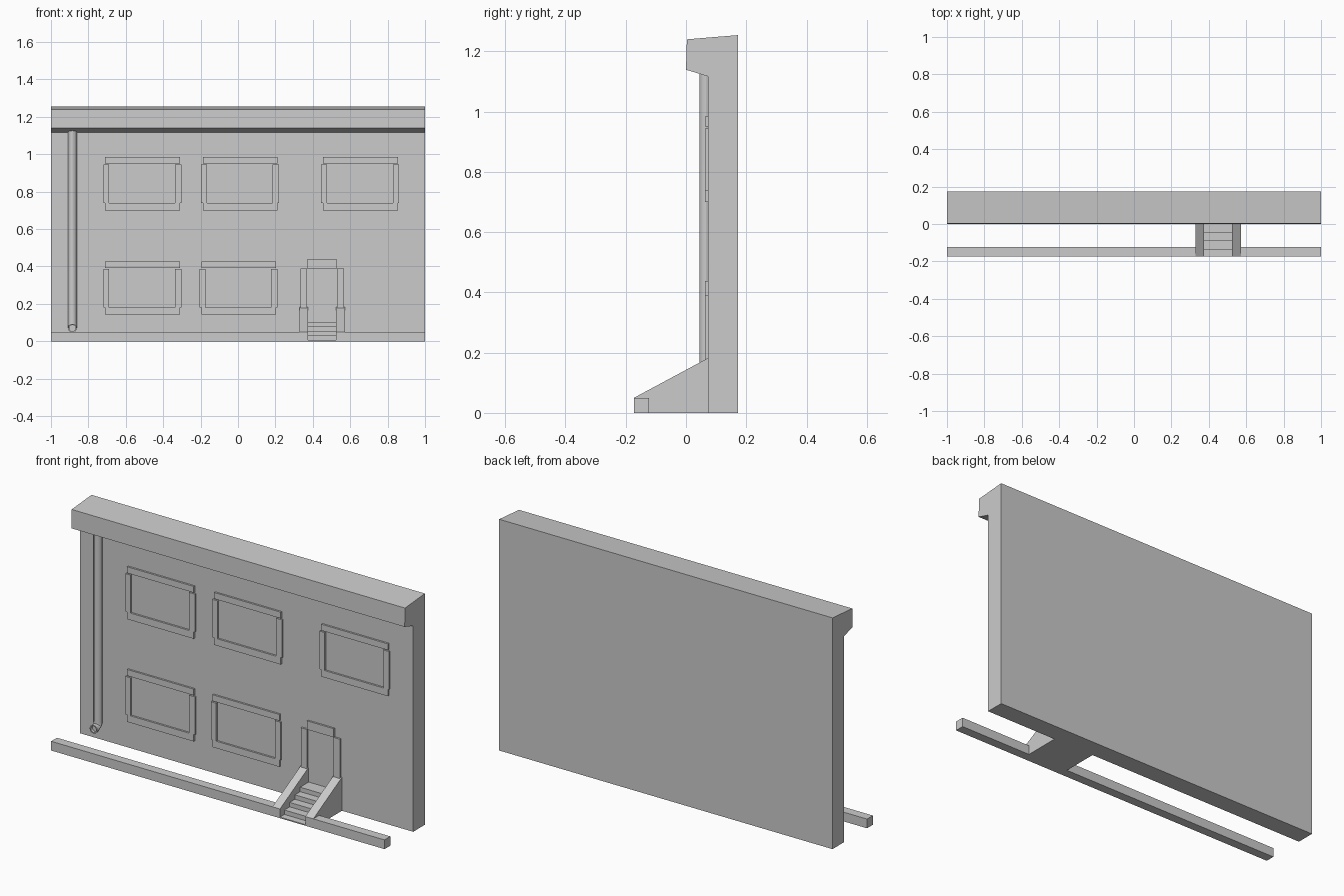
import bpy, bmesh
from math import sin, cos, pi
from mathutils import Vector

if "Cube" in bpy.data.objects:
    bpy.data.objects.remove(bpy.data.objects["Cube"])


def finish(name, bm):
    bmesh.ops.recalc_face_normals(bm, faces=bm.faces)
    me = bpy.data.meshes.new(name)
    bm.to_mesh(me)
    bm.free()
    ob = bpy.data.objects.new(name, me)
    bpy.context.collection.objects.link(ob)
    return ob


def extrude_x(name, profile, x0, x1):
    """Extrude a (y, z) outline from x0 to x1."""
    bm = bmesh.new()
    face = bm.faces.new([bm.verts.new((x0, y, z)) for y, z in profile])
    new = bmesh.ops.extrude_face_region(bm, geom=[face])["geom"]
    bmesh.ops.translate(bm, vec=(x1 - x0, 0, 0),
                        verts=[v for v in new if isinstance(v, bmesh.types.BMVert)])
    return finish(name, bm)


def box(name, x0, x1, y0, y1, z0, z1):
    return extrude_x(name, [(y0, z0), (y1, z0), (y1, z1), (y0, z1)], x0, x1)


WALL, BACK, FRONT, TRIM = 0.073, 0.173, -0.173, 0.063

# Wall with overhanging cornice
extrude_x("wall_and_cornice",
          [(WALL, 0), (BACK, 0), (BACK, 1.254), (0.003, 1.24), (0.0, 1.139), (WALL, 1.117)],
          -1, 1)


# Window surrounds: lintel, two jambs, sill
def window(name, x, z):
    box(name + "_lintel", x, x + 0.4, TRIM, WALL, z + 0.25, z + 0.284)
    box(name + "_sill", x, x + 0.4, TRIM, WALL, z, z + 0.038)
    box(name + "_jamb_left", x - 0.01, x + 0.021, TRIM, WALL, z + 0.038, z + 0.244)
    box(name + "_jamb_right", x + 0.373, x + 0.407, TRIM, WALL, z + 0.038, z + 0.244)


for i, x in enumerate((-0.71, -0.188, 0.455)):
    window(f"upper_window_{i + 1}", x, 0.70)
for i, x in enumerate((-0.71, -0.196)):
    window(f"lower_window_{i + 1}", x, 0.143)

# Door surround
box("door_lintel", 0.369, 0.53, TRIM, WALL, 0.39, 0.437)
box("door_jamb_left", 0.333, 0.369, TRIM, WALL, 0.17, 0.39)
box("door_jamb_right", 0.53, 0.567, TRIM, WALL, 0.17, 0.39)

# Stair side walls
cheek = [(FRONT, 0), (WALL, 0), (WALL, 0.182), (FRONT, 0.05)]
extrude_x("stair_side_left", cheek, 0.328, 0.373)
extrude_x("stair_side_right", cheek, 0.525, 0.573)

# Steps
steps = [(WALL, 0), (FRONT, 0)]
y_edges = [FRONT, -0.135, -0.09, -0.045, 0.0, WALL]
for i in range(5):
    z = 0.006 + 0.024 * i
    steps += [(y_edges[i], z), (y_edges[i + 1], z)]
extrude_x("steps", steps, 0.373, 0.525)

# Kerb on both sides of the stairs
box("kerb_left", -1, 0.328, FRONT, -0.123, 0, 0.05)
box("kerb_right", 0.573, 1, FRONT, -0.123, 0, 0.05)

# Drainpipe: rings swept down the wall and bent forward, with a hollow outlet
R, N, PX, PY = 0.023, 12, -0.885, 0.067
rings = [(PY, 1.13, 0, R)]
for k in range(5):
    a = k * pi / 8
    rings.append((PY - 0.03 * (1 - cos(a)), 0.1 - 0.03 * sin(a), a, R))
rings += [(0.025, 0.07, pi / 2, R), (0.025, 0.07, pi / 2, 0.017), (0.04, 0.07, pi / 2, 0.017)]
bm = bmesh.new()
loops = []
for y, z, a, r in rings:
    side, up = Vector((1, 0, 0)), Vector((0, cos(a), -sin(a)))
    if a > 0:
        up = Vector((0, cos(a), sin(a)))
    loops.append([bm.verts.new(Vector((PX, y, z)) + r * (cos(2 * pi * j / N) * side
                  + sin(2 * pi * j / N) * up)) for j in range(N)])
for p, q in zip(loops, loops[1:]):
    for j in range(N):
        bm.faces.new((p[j], p[(j + 1) % N], q[(j + 1) % N], q[j]))
bm.faces.new(loops[0])
bm.faces.new(loops[-1])
pipe = finish("drainpipe", bm)
bpy.context.view_layer.objects.active = pipe
pipe.select_set(True)
bpy.ops.object.shade_smooth_by_angle()
